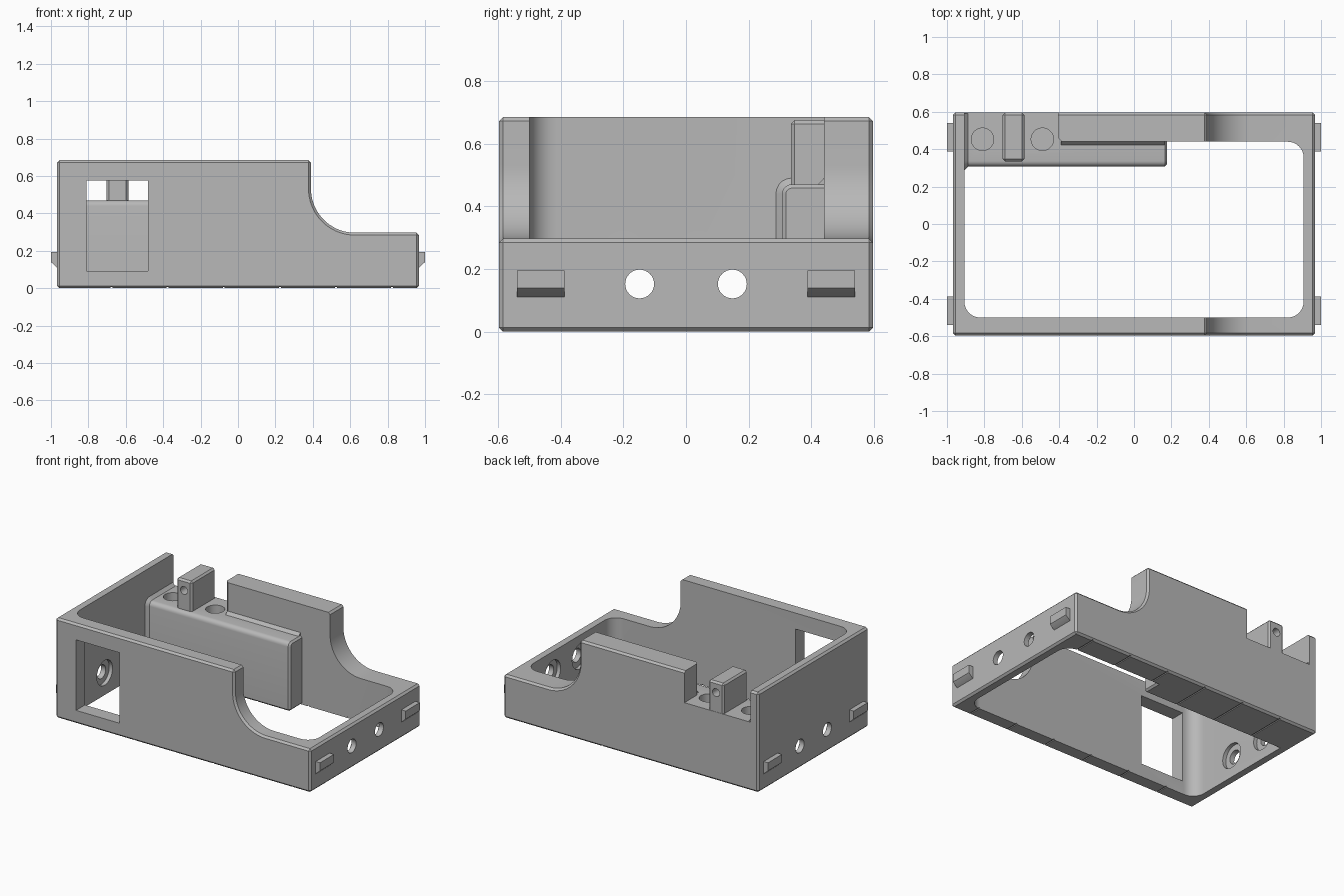
import bpy, bmesh, math
from mathutils import Vector

cube = bpy.data.objects.get("Cube")
if cube:
    bpy.data.objects.remove(cube, do_unlink=True)

grey = bpy.data.materials.new("plain_grey")
grey.use_nodes = True
grey.diffuse_color = (0.48, 0.48, 0.48, 1)
grey.node_tree.nodes["Principled BSDF"].inputs["Base Color"].default_value = (0.48, 0.48, 0.48, 1)


def loft(name, ring_a, ring_b):
    """Solid between two matching rings of points."""
    bm = bmesh.new()
    a = [bm.verts.new(p) for p in ring_a]
    b = [bm.verts.new(p) for p in ring_b]
    bm.faces.new(a)
    bm.faces.new(b)
    for i in range(len(a)):
        j = (i + 1) % len(a)
        bm.faces.new((a[i], a[j], b[j], b[i]))
    bmesh.ops.recalc_face_normals(bm, faces=bm.faces)
    mesh = bpy.data.meshes.new(name)
    bm.to_mesh(mesh)
    bm.free()
    mesh.materials.append(grey)
    obj = bpy.data.objects.new(name, mesh)
    bpy.context.collection.objects.link(obj)
    return obj


def place(axis, p, t):
    """Put a 2D profile point on the plane at t along the axis."""
    u, v = p
    return {"x": Vector((t, u, v)), "y": Vector((u, t, v)), "z": Vector((u, v, t))}[axis]


def prism(name, axis, profile, lo, hi):
    return loft(name, [place(axis, p, lo) for p in profile], [place(axis, p, hi) for p in profile])


def box(name, x0, x1, y0, y1, z0, z1):
    return prism(name, "z", [(x0, y0), (x1, y0), (x1, y1), (x0, y1)], z0, z1)


def arc(cx, cy, r, start, end, steps):
    angles = [math.radians(start + (end - start) * i / steps) for i in range(steps + 1)]
    return [(cx + r * math.cos(t), cy + r * math.sin(t)) for t in angles]


def rod(name, axis, center, r, lo, hi):
    return prism(name, axis, arc(*center, r, 0, 360, 32)[:-1], lo, hi)


def apply(obj, kind, **settings):
    mod = obj.modifiers.new(kind.lower(), kind)
    for key, value in settings.items():
        setattr(mod, key, value)
    bpy.context.view_layer.objects.active = obj
    bpy.ops.object.modifier_apply(modifier=mod.name)


def bevel(obj, width):
    apply(obj, "BEVEL", width=width, segments=1, limit_method="ANGLE", angle_limit=math.radians(40))


def combine(obj, other, operation):
    apply(obj, "BOOLEAN", object=other, operation=operation, solver="EXACT")
    bpy.data.objects.remove(other, do_unlink=True)


def cut(obj, other):
    combine(obj, other, "DIFFERENCE")


def add(obj, other):
    combine(obj, other, "UNION")


X, Y, TOP, LOW, SHELF = 0.967, 0.597, 0.685, 0.297, 0.47
IN_X, IN_FRONT, IN_BACK = 0.907, -0.5, 0.44

# Outer shell with the swept step down to the low end
side = [(-X, 0), (X, 0), (X, LOW)] + arc(0.625, LOW + 0.235, 0.235, 270, 180, 18) + [(0.39, TOP), (-X, TOP)]
body = prism("case_body", "y", side, -Y, Y)
bevel(body, 0.013)

# Open interior with rounded corners
r = 0.085
opening = []
for cx, cy, start in ((IN_X - r, IN_BACK - r, 0), (r - IN_X, IN_BACK - r, 90),
                      (r - IN_X, IN_FRONT + r, 180), (IN_X - r, IN_FRONT + r, 270)):
    opening += arc(cx, cy, r, start, start + 90, 8)
cut(body, prism("opening", "z", opening, -0.1, 0.9))

# Notch in the back wall, with a chamfered side
notch = [(-IN_X, 0.3), (-0.385, 0.3), (-0.385, IN_BACK), (-0.406, IN_BACK + 0.02), (-0.406, 0.7), (-IN_X, 0.7)]
cut(body, prism("notch", "z", notch, SHELF, 0.9))


# Thick mounting block inside the back wall, flared into the end wall
def block_profile(grow, back, bottom):
    corner = arc(0.337, SHELF - 0.03, 0.03 + grow, 180, 90, 5)
    return [(back, bottom), (0.307 - grow, bottom)] + corner + [(back, SHELF + grow)]


block = prism("mounting_block", "x", block_profile(0, 0.55, 0), -0.93, 0.177)
bevel(block, 0.012)
add(body, block)
add(body, loft("block_flare",
               [place("x", p, -0.911) for p in block_profile(0.024, 0.59, 0.02)],
               [place("x", p, -0.885) for p in block_profile(-0.002, 0.59, 0.02)]))

# Fillet strip between block top and back wall
add(body, prism("block_fillet", "x", [(0.42, SHELF - 0.002), (0.45, SHELF - 0.002), (0.45, SHELF + 0.02),
                                      (IN_BACK, SHELF + 0.02)], -0.39, 0.165))

# Screw holes in the shelf
for x in (-0.81, -0.49):
    cut(body, rod("screw_hole", "z", (x, 0.453), 0.06, 0.15, 0.6))

# Front window
cut(body, box("window", -0.81, -0.48, -0.8, -0.4, 0.092, 0.575))

# Round holes through both end walls, recessed on the inside
for s in (-1, 1):
    for y in (-0.148, 0.148):
        lo, hi = sorted((s * 0.85, s * 1.1))
        cut(body, rod("end_hole", "x", (y, 0.152), 0.046, lo, hi))
        lo, hi = sorted((s * 0.85, s * 0.932))
        cut(body, rod("recess", "x", (y, 0.152), 0.085, lo, hi))

# Fine grooves across the underside
for i in range(6):
    x = -0.676 + 0.3 * i
    cut(body, box("groove", x - 0.005, x + 0.005, -0.7, 0.7, -0.05, 0.006))

# Cable post on the shelf
post = box("cable_post", -0.702, -0.586, 0.335, Y - 0.002, SHELF - 0.02, 0.675)
bevel(post, 0.012)
cut(post, rod("post_hole", "y", (-0.644, 0.602), 0.027, 0.2, 0.7))

# Snap clips on both ends
clips = []
for s, end in ((-1, "right"), (1, "left")):
    for y, place_name in ((-0.464, "front"), (0.464, "back")):
        shape = [(s * 0.95, 0.105), (s * X, 0.11), (s * 1.0, 0.14), (s * 1.0, 0.195), (s * 0.95, 0.195)]
        clips.append(prism(f"clip_{end}_{place_name}", "y", shape, y - 0.076, y + 0.076))

# Smooth the curves, keep the edges sharp
bpy.ops.object.select_all(action="DESELECT")
for obj in [body, post] + clips:
    obj.select_set(True)
bpy.context.view_layer.objects.active = body
bpy.ops.object.shade_smooth_by_angle(angle=math.radians(30))
